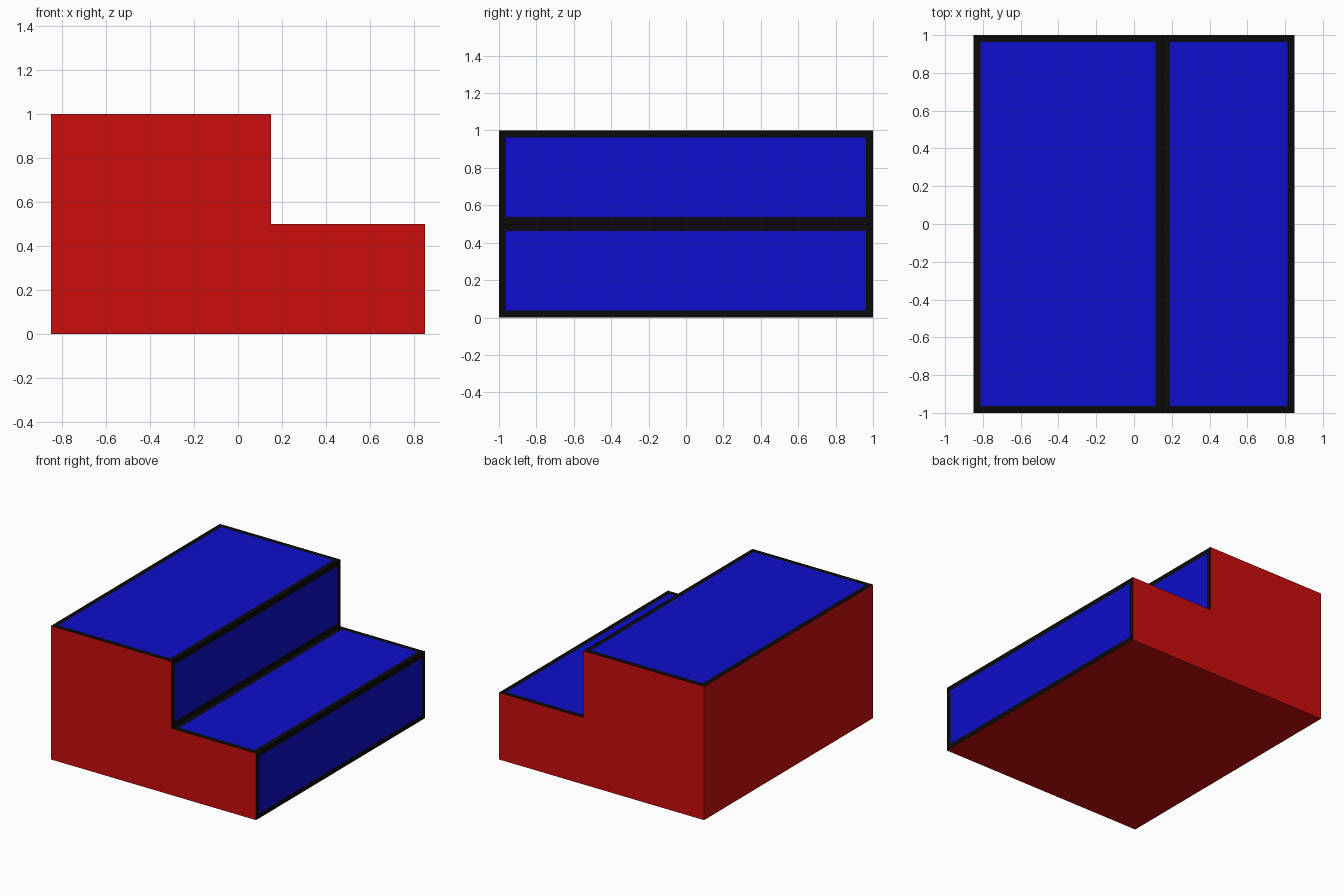
import bpy, bmesh
from mathutils import Vector

if "Cube" in bpy.data.objects:
    bpy.data.objects.remove(bpy.data.objects["Cube"])


def material(name, rgb):
    m = bpy.data.materials.new(name)
    m.diffuse_color = (*rgb, 1.0)
    m.use_nodes = True
    m.node_tree.nodes["Principled BSDF"].inputs["Base Color"].default_value = m.diffuse_color
    return m


RED, BLUE, BLACK = 0, 1, 2
mats = [material("red", (0.604, 0.004, 0.004)),
        material("blue", (0.004, 0.004, 0.604)),
        material("black", (0.003, 0.003, 0.003))]

# Step block: side profile (x, z) extruded from front to back
profile = [(-0.85, 0), (0.85, 0), (0.85, 0.5), (0.15, 0.5), (0.15, 1), (-0.85, 1)]
bm = bmesh.new()
front = bm.faces.new([bm.verts.new((x, -1, z)) for x, z in profile])
ext = bmesh.ops.extrude_face_region(bm, geom=[front])
bmesh.ops.translate(bm, vec=Vector((0, 2, 0)),
                    verts=[v for v in ext["geom"] if isinstance(v, bmesh.types.BMVert)])
bmesh.ops.recalc_face_normals(bm, faces=bm.faces)

# Treads and risers: blue panels with a black border
panels = [f for f in bm.faces if f.normal.x > 0.9 or f.normal.z > 0.9]
for f in panels:
    f.material_index = BLUE
border = bmesh.ops.inset_individual(bm, faces=panels, thickness=0.037, use_even_offset=True)
for f in border["faces"]:
    f.material_index = BLACK

mesh = bpy.data.meshes.new("step_block")
bm.to_mesh(mesh)
bm.free()
for m in mats:
    mesh.materials.append(m)
bpy.context.collection.objects.link(bpy.data.objects.new("step_block", mesh))
